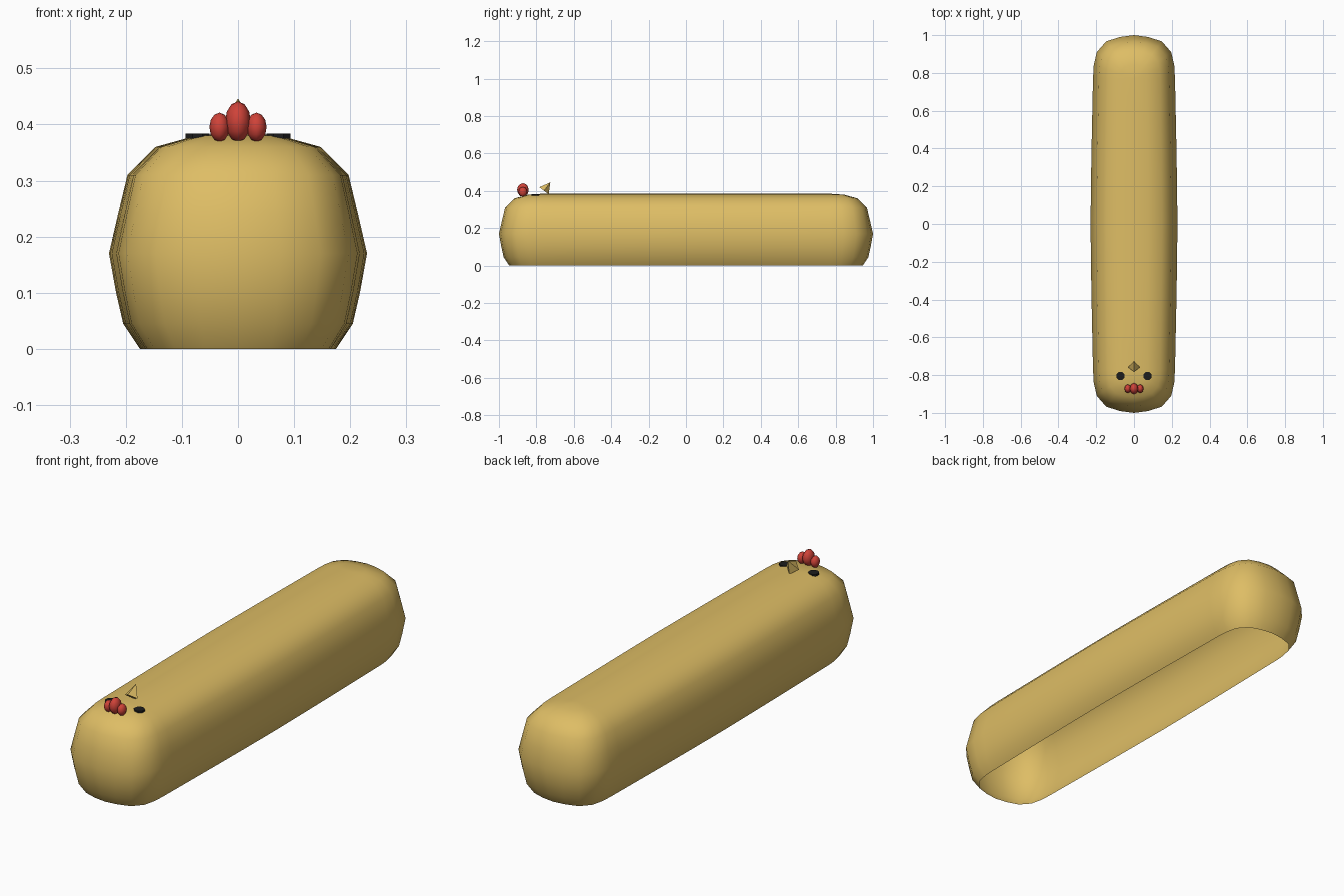
import bpy, bmesh, math
from mathutils import Matrix, Vector

if "Cube" in bpy.data.objects:
    bpy.data.objects.remove(bpy.data.objects["Cube"])


def material(name, rgb):
    m = bpy.data.materials.new(name)
    m.diffuse_color = (*rgb, 1)
    m.use_nodes = True
    m.node_tree.nodes["Principled BSDF"].inputs["Base Color"].default_value = m.diffuse_color
    return m


YELLOW = material("warm yellow", (0.73, 0.51, 0.13))
RED = material("comb red", (0.62, 0.055, 0.04))
BLACK = material("eye black", (0.012, 0.012, 0.012))


def add(name, bm, mat, smooth=False):
    me = bpy.data.meshes.new(name)
    bm.to_mesh(me)
    bm.free()
    me.materials.append(mat)
    for p in me.polygons:
        p.use_smooth = smooth
    ob = bpy.data.objects.new(name, me)
    bpy.context.collection.objects.link(ob)
    return ob


# Long rounded body, open underneath: stacked stretched rings
CORE = 0.77
# quarter outline: x, y share of the straight core, y in the rounded end
quarter = [(0.23, 0, 0), (0.228, 0.25, 0), (0.225, 0.5, 0), (0.221, 0.75, 0), (0.217, 1, 0),
           (0.213, 1, 0.07), (0.197, 1, 0.14), (0.147, 1, 0.197), (0.075, 1, 0.22), (0, 1, 0.23)]
half = quarter + [(-x, f, t) for x, f, t in quarter[-2::-1]]
outline = half + [(x, -f, -t) for x, f, t in half[-2:0:-1]]
# height and scale of every ring
levels = [(0, 0.76), (0.045, 0.89), (0.10, 0.945), (0.17, 1), (0.24, 0.93),
          (0.31, 0.857), (0.36, 0.64), (0.38, 0.326), (0.385, 0)]
bm = bmesh.new()
rings = [[bm.verts.new((x * s, CORE * f + t * s, z)) for x, f, t in outline] for z, s in levels]
n = len(outline)
for lo, hi in zip(rings, rings[1:]):
    for i in range(n):
        j = (i + 1) % n
        bm.faces.new((lo[i], lo[j], hi[j], hi[i]))
bmesh.ops.remove_doubles(bm, verts=bm.verts, dist=0.0005)
add("body", bm, YELLOW, True)

# Comb: three egg-shaped lobes
for name, x, z, size in (("comb_left", -0.033, 0.395, (0.018, 0.023, 0.026)),
                         ("comb_middle", 0, 0.405, (0.023, 0.031, 0.036)),
                         ("comb_right", 0.033, 0.395, (0.018, 0.023, 0.026))):
    bm = bmesh.new()
    bmesh.ops.create_uvsphere(bm, u_segments=8, v_segments=6, radius=1,
                              matrix=Matrix.Translation((x, -0.872, z)) @ Matrix.Diagonal((*size, 1)))
    add(name, bm, RED, True)

# Beak: four-sided cone tilted backwards
base, tip = Vector((0, -0.759, 0.401)), Vector((0, -0.725, 0.446))
axis = tip - base
rot = axis.to_track_quat('Z', 'Y').to_matrix().to_4x4()
bm = bmesh.new()
bmesh.ops.create_cone(bm, cap_ends=True, segments=4, radius1=0.031, radius2=0, depth=axis.length,
                      matrix=Matrix.Translation((base + tip) / 2) @ rot)
add("beak", bm, YELLOW)

# Eyes: thin discs lying on the top
for name, x in (("eye_left", -0.072), ("eye_right", 0.072)):
    bm = bmesh.new()
    bmesh.ops.create_cone(bm, cap_ends=True, segments=8, radius1=0.023, radius2=0.023, depth=0.009,
                          matrix=Matrix.Translation((x, -0.805, 0.379)) @ Matrix.Rotation(math.pi / 8, 4, 'Z'))
    add(name, bm, BLACK)
